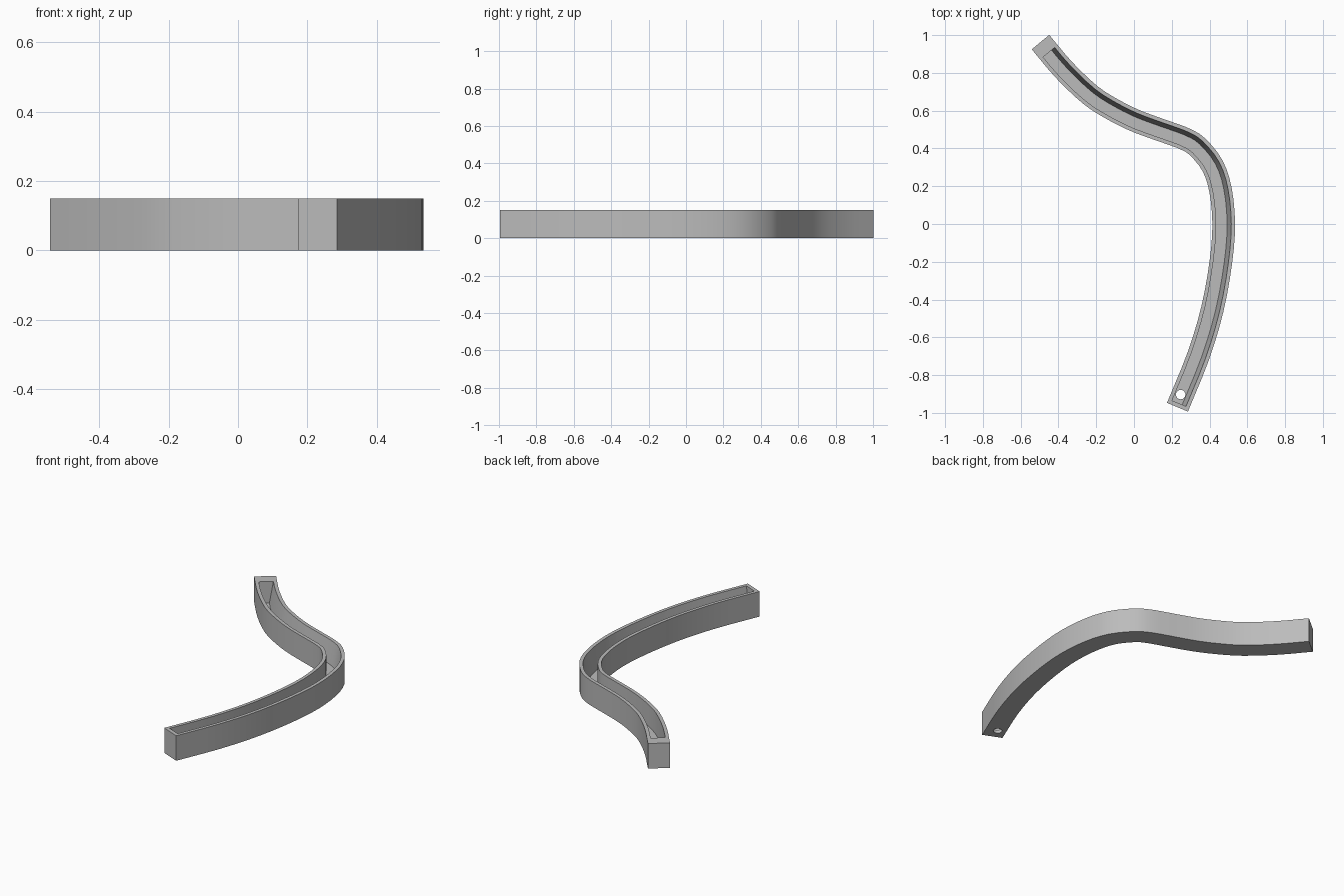
import bpy, bmesh, math
from mathutils import Vector

if "Cube" in bpy.data.objects:
    bpy.data.objects.remove(bpy.data.objects["Cube"])

HEIGHT, HALF, RIM, FLOOR = 0.15, 0.06, 0.02, 0.02

grey = bpy.data.materials.new("plain grey")
grey.use_nodes = True
grey.diffuse_color = (0.5, 0.5, 0.5, 1)
grey.node_tree.nodes["Principled BSDF"].inputs["Base Color"].default_value = (0.5, 0.5, 0.5, 1)

# centre line of the trough, from the back end to the front end
PATH = [Vector(p) for p in (
    (-0.495, 0.963), (-0.37, 0.815), (-0.23, 0.682), (-0.11, 0.605), (0, 0.55),
    (0.1, 0.512), (0.2, 0.477), (0.27, 0.45), (0.335, 0.41), (0.415, 0.31),
    (0.458, 0.18), (0.475, 0), (0.46, -0.2), (0.415, -0.45), (0.34, -0.7), (0.23, -0.97))]


def smooth_path(pts, steps=3):
    """Catmull-Rom interpolation through the points."""
    ext = [2 * pts[0] - pts[1], *pts, 2 * pts[-1] - pts[-2]]
    out = []
    for a, b, c, d in zip(ext, ext[1:], ext[2:], ext[3:]):
        for i in range(steps):
            t = i / steps
            out.append(0.5 * (2 * b + (c - a) * t + (2 * a - 5 * b + 4 * c - d) * t ** 2
                              + (3 * b - a - 3 * c + d) * t ** 3))
    return out + [pts[-1]]


def trim(pts, length):
    """Shorten the start of a path by a length."""
    pts = list(pts)
    while (pts[1] - pts[0]).length <= length:
        length -= (pts[1] - pts[0]).length
        pts.pop(0)
    pts[0] = pts[0] + (pts[1] - pts[0]).normalized() * length
    return pts


def sweep(name, path, profile):
    """Sweep a closed (sideways, height) profile along a flat path."""
    bm = bmesh.new()
    rings = []
    for i, p in enumerate(path):
        d = (path[min(i + 1, len(path) - 1)] - path[max(i - 1, 0)]).normalized()
        side = Vector((-d.y, d.x))
        rings.append([bm.verts.new((*(p + side * s), z)) for s, z in profile])
    n = len(profile)
    for a, b in zip(rings, rings[1:]):
        for k in range(n):
            bm.faces.new((a[k], a[(k + 1) % n], b[(k + 1) % n], b[k]))
    bm.faces.new(rings[0])
    bm.faces.new(rings[-1])
    bmesh.ops.recalc_face_normals(bm, faces=bm.faces)
    mesh = bpy.data.meshes.new(name)
    bm.to_mesh(mesh)
    bm.free()
    ob = bpy.data.objects.new(name, mesh)
    bpy.context.collection.objects.link(ob)
    mesh.materials.append(grey)
    return ob


def cut(ob, cutter):
    """Subtract a cutter and remove it."""
    mod = ob.modifiers.new("cut", "BOOLEAN")
    mod.operation, mod.solver, mod.object = "DIFFERENCE", "EXACT", cutter
    bpy.ops.object.select_all(action="DESELECT")
    bpy.context.view_layer.objects.active = ob
    ob.select_set(True)
    bpy.ops.object.modifier_apply(modifier=mod.name)
    bpy.data.objects.remove(cutter)


# curved solid body
path = smooth_path(PATH)
trough = sweep("curved_trough", path,
               [(-HALF, 0), (HALF, 0), (HALF, HEIGHT), (-HALF, HEIGHT)])

# open channel: one upright wall, one leaning wall on the outside of the bend
inner = trim(trim(path, 0.07)[::-1], 0.022)[::-1]
w, top = HALF - RIM, HEIGHT + 0.05
lean = 0.022
over = lean * 0.05 / (HEIGHT - FLOOR)
channel = sweep("channel_cutter", inner,
                [(-w, FLOOR), (w - lean, FLOOR), (w + over, top), (-w, top)])
cut(trough, channel)

# drain hole through the floor at the front end
bpy.ops.mesh.primitive_cylinder_add(vertices=32, radius=0.025, depth=0.1,
                                    location=(0.247, -0.903, 0))
hole = bpy.context.object
hole.name = "drain_hole_cutter"
hole.data.materials.append(grey)
cut(trough, hole)

bpy.ops.object.shade_smooth_by_angle(angle=math.radians(30))
